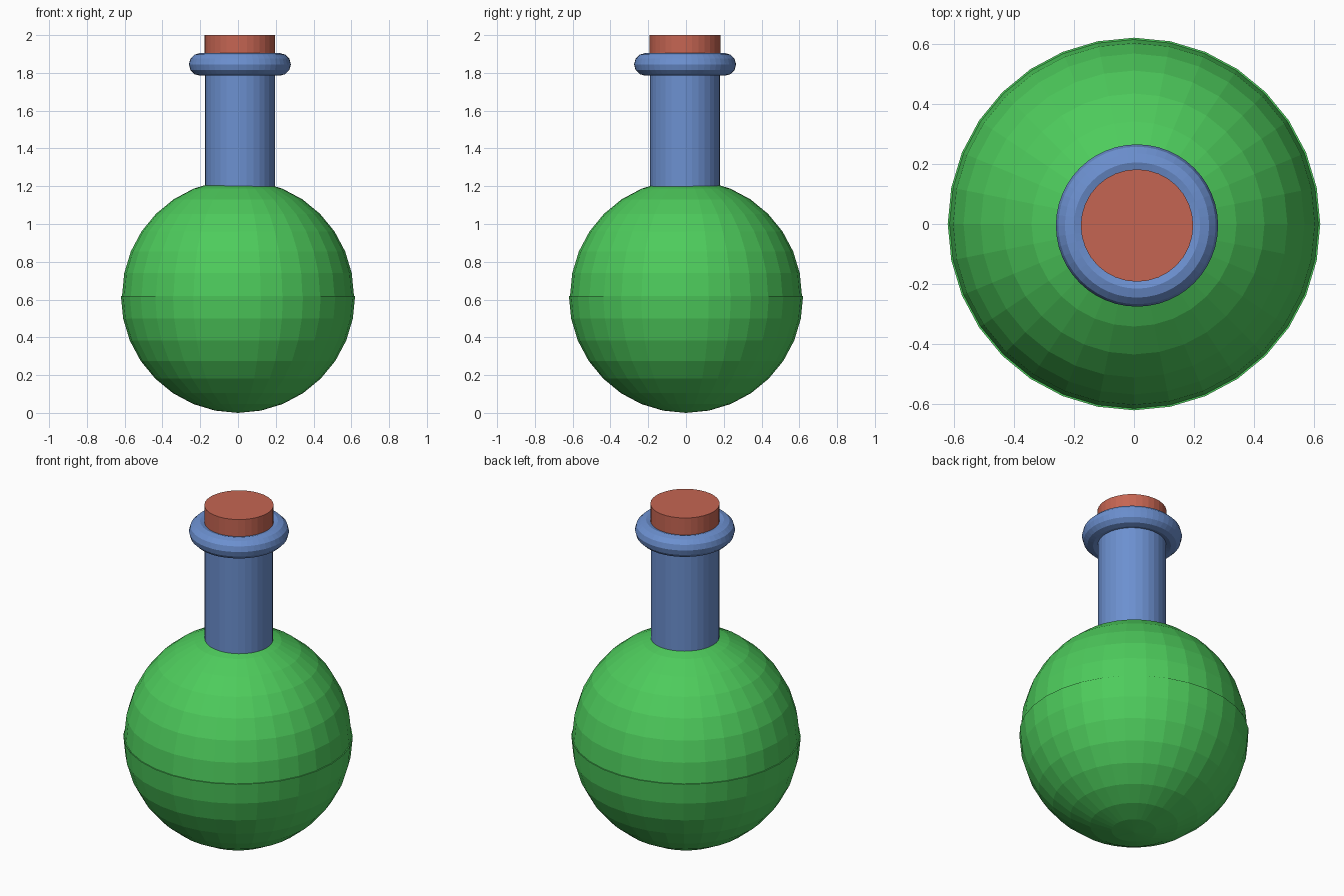
import bpy
import bmesh
import math

cube = bpy.data.objects.get("Cube")
if cube:
    bpy.data.objects.remove(cube, do_unlink=True)


def make_material(name, rgb):
    mat = bpy.data.materials.new(name)
    mat.use_nodes = True
    mat.diffuse_color = (*rgb, 1)
    mat.node_tree.nodes["Principled BSDF"].inputs["Base Color"].default_value = (*rgb, 1)
    return mat


green = make_material("green liquid", (0.075, 0.60, 0.107))
blue = make_material("blue glass", (0.15, 0.28, 0.63))
brown = make_material("red brown cork", (0.56, 0.13, 0.085))

CENTRE = 0.62      # height of the round body's middle
NECK_X, NECK_Y = 0.01, -0.005


def finish(name, mat):
    obj = bpy.context.object
    obj.name = obj.data.name = name
    obj.data.materials.append(mat)
    return obj


def sphere(name, radius):
    bpy.ops.mesh.primitive_uv_sphere_add(segments=32, ring_count=16, radius=radius,
                                         location=(0, 0, CENTRE))
    return finish(name, green)


def cylinder(name, radius, bottom, top, mat):
    bpy.ops.mesh.primitive_cylinder_add(vertices=32, radius=radius, depth=top - bottom,
                                        location=(NECK_X, NECK_Y, (bottom + top) / 2))
    return finish(name, mat)


# Round body, with the liquid filling its lower half
sphere("flask_body", 0.614)
liquid = sphere("liquid", 0.62)
bm = bmesh.new()
bm.from_mesh(liquid.data)
bmesh.ops.delete(bm, geom=[v for v in bm.verts if v.co.z > 0.01], context="VERTS")
bmesh.ops.holes_fill(bm, edges=[e for e in bm.edges if e.is_boundary])
bm.to_mesh(liquid.data)
bm.free()

# Neck and cork
cylinder("neck", 0.185, 1.1, 1.85, blue)
cylinder("cork", 0.187, 1.80, 2.0, brown)

# Rounded lip around the mouth
bpy.ops.mesh.primitive_torus_add(major_segments=48, minor_segments=12,
                                 major_radius=0.21, minor_radius=0.06,
                                 location=(NECK_X, NECK_Y, 1.845))
finish("lip", blue)
